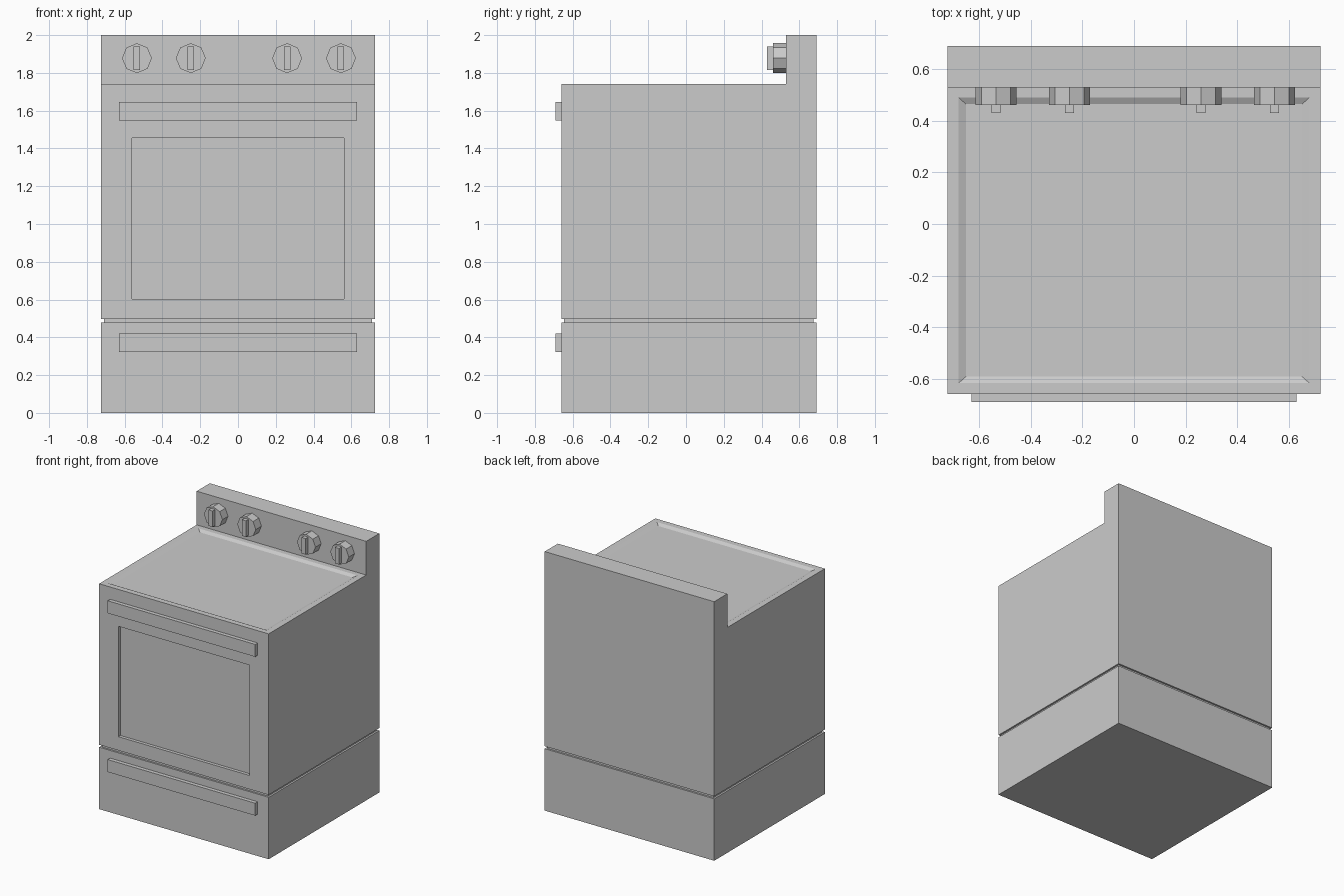
import bpy, bmesh
from math import pi
from mathutils import Matrix, Vector

if "Cube" in bpy.data.objects:
    bpy.data.objects.remove(bpy.data.objects["Cube"])

W = 0.724                      # half width
FRONT, BACK = -0.66, 0.69
PANEL_Y, TOP_Z = 0.53, 1.74


def finish(bm, name):
    bmesh.ops.recalc_face_normals(bm, faces=bm.faces)
    me = bpy.data.meshes.new(name)
    bm.to_mesh(me)
    bm.free()
    ob = bpy.data.objects.new(name, me)
    bpy.context.collection.objects.link(ob)
    return ob


def add_box(bm, lo, hi):
    lo, hi = Vector(lo), Vector(hi)
    m = Matrix.Translation((lo + hi) / 2) @ Matrix.Diagonal((*(hi - lo), 1))
    bmesh.ops.create_cube(bm, size=1, matrix=m)


def box(name, lo, hi):
    bm = bmesh.new()
    add_box(bm, lo, hi)
    return finish(bm, name)


def fit(face, lo, hi):
    """Move each corner of an axis-aligned rectangle to the matching corner of lo..hi."""
    c = face.calc_center_median()
    for v in face.verts:
        for i in range(3):
            v.co[i] = hi[i] if v.co[i] > c[i] else lo[i]


def recess(bm, face, rim_lo, rim_hi, floor_lo, floor_hi):
    for lo, hi in ((rim_lo, rim_hi), (floor_lo, floor_hi)):
        bmesh.ops.inset_region(bm, faces=[face], thickness=0.01)
        fit(face, lo, hi)


# Oven body: L-shaped side profile extruded across the width
bm = bmesh.new()
profile = [(FRONT, 0.497), (BACK, 0.497), (BACK, 2), (PANEL_Y, 2),
           (PANEL_Y, TOP_Z), (FRONT, TOP_Z)]
side = bm.faces.new([bm.verts.new((-W, y, z)) for y, z in profile])
ext = bmesh.ops.extrude_face_region(bm, geom=[side])
bmesh.ops.translate(bm, vec=(2 * W, 0, 0),
                    verts=[g for g in ext["geom"] if isinstance(g, bmesh.types.BMVert)])
bmesh.ops.recalc_face_normals(bm, faces=bm.faces)
door = min(bm.faces, key=lambda f: f.calc_center_median().y)
hob = next(f for f in bm.faces if all(abs(v.co.z - TOP_Z) < 1e-4 for v in f.verts))
# Sunken door window and shallow cooktop tray
recess(bm, door, (-0.56, FRONT, 0.603), (0.56, FRONT, 1.455),
       (-0.56, FRONT + 0.025, 0.603), (0.56, FRONT + 0.025, 1.455))
recess(bm, hob, (-0.68, -0.617, TOP_Z), (0.68, 0.49, TOP_Z),
       (-0.652, -0.592, TOP_Z - 0.013), (0.652, 0.465, TOP_Z - 0.013))
finish(bm, "oven_body")

# Drawer base and the inset seam above it
box("drawer_base", (-W, FRONT, 0), (W, BACK, 0.478))
box("seam_core", (-W + 0.014, FRONT + 0.014, 0.47), (W - 0.014, BACK - 0.014, 0.505))

# Bar handles
for name, z in (("door_handle", 1.549), ("drawer_handle", 0.323)):
    box(name, (-0.63, -0.69, z), (0.63, FRONT + 0.005, z + 0.096))

# Octagonal knobs with grip ridges
for i, x in enumerate((-0.535, -0.25, 0.26, 0.545)):
    bm = bmesh.new()
    bmesh.ops.create_cone(bm, cap_ends=True, segments=8, radius1=0.079, radius2=0.079,
                          depth=0.07, matrix=Matrix.Translation((x, 0.496, 1.878))
                          @ Matrix.Rotation(pi / 2, 4, 'X'))
    add_box(bm, (x - 0.017, 0.43, 1.816), (x + 0.017, 0.465, 1.94))
    finish(bm, f"knob_{i + 1}")
